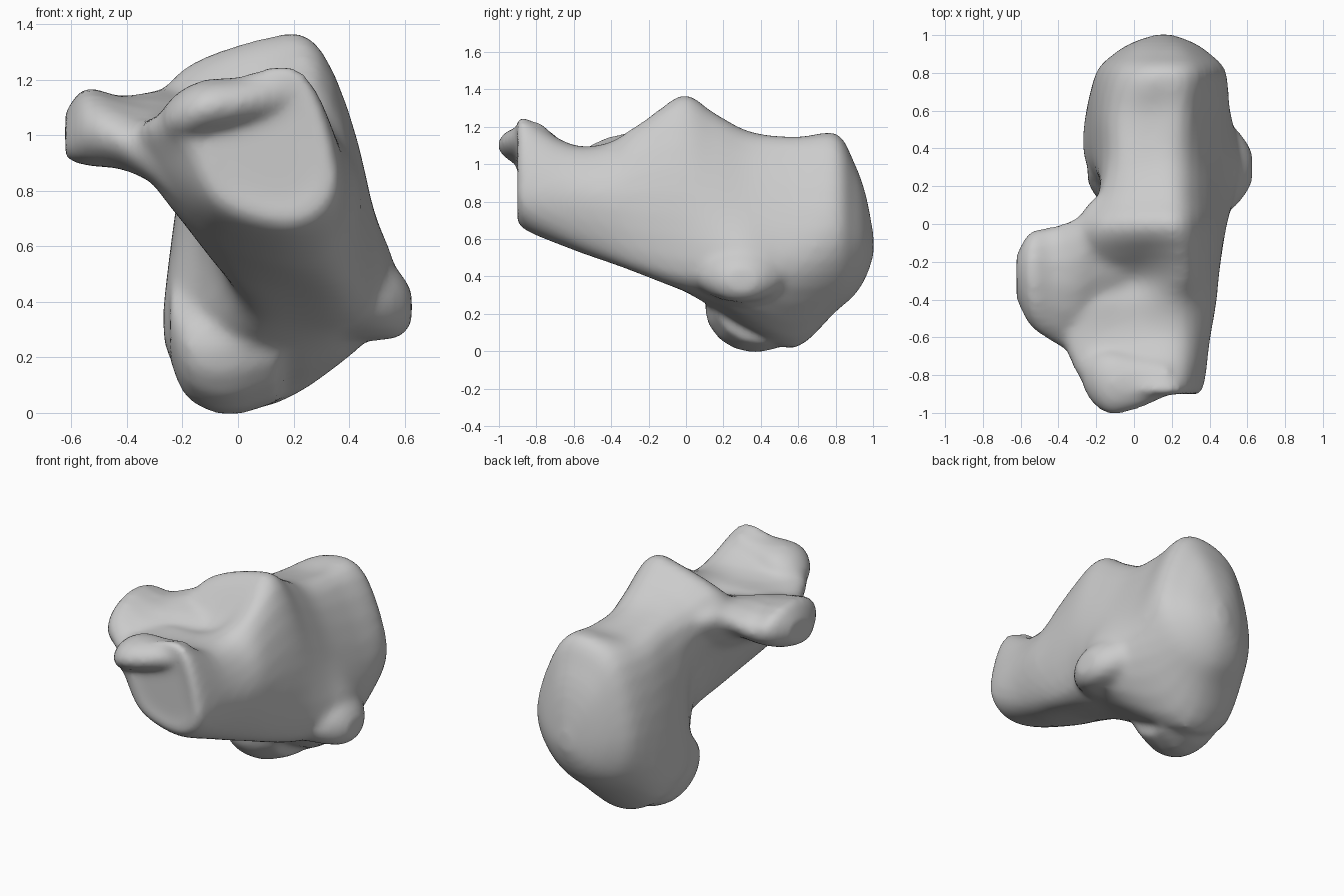
import bpy, bmesh
from math import sin, cos, pi
from mathutils import Vector

if "Cube" in bpy.data.objects:
    bpy.data.objects.remove(bpy.data.objects["Cube"], do_unlink=True)

bone = bpy.data.materials.new("bone grey")
bone.use_nodes = True
grey = (0.6, 0.6, 0.6, 1)
bone.diffuse_color = grey
bone.node_tree.nodes["Principled BSDF"].inputs["Base Color"].default_value = grey


def spline(a, b, c, d, t):
    """Smooth curve from b to c, with neighbours a and d."""
    return b + 0.5 * t * (c - a + t * (2 * a - 5 * b + 4 * c - d + t * (3 * (b - c) + d - a)))


def smooth_ring(ring, steps=4):
    n = len(ring)
    return [spline(ring[i - 1], ring[i], ring[(i + 1) % n], ring[(i + 2) % n], k / steps)
            for i in range(n) for k in range(steps)]


def smooth_stations(rings, steps=4):
    out, last = [], len(rings) - 1
    for i in range(last):
        four = [rings[max(0, min(last, j))] for j in (i - 1, i, i + 1, i + 2)]
        out += [[spline(*p, k / steps) for p in zip(*four)] for k in range(steps)]
    return out + [rings[-1]]


def loft(bm, rings):
    """Skin a closed solid over matching rings of points."""
    rows = [[bm.verts.new(p) for p in ring] for ring in smooth_stations(rings)]
    n = len(rows[0])
    for a, b in zip(rows, rows[1:]):
        for i in range(n):
            j = (i + 1) % n
            bm.faces.new((a[i], a[j], b[j], b[i]))
    bm.faces.new(rows[0][::-1])
    bm.faces.new(rows[-1])


def section(y, *points):
    return smooth_ring([Vector((x, y, z)) for x, z in points])


def ellipse(x, y, z, ry, rz, tilt=0.0):
    angles = [2 * pi * i / 16 for i in range(16)]
    return [Vector((x, y + ry * cos(a), z + rz * sin(a) + tilt * cos(a))) for a in angles]


def taper(ring, x, y, z, factor):
    """Copy a ring at depth y, shrunk towards (x, z)."""
    return [Vector((x + (p.x - x) * factor, y, z + (p.z - z) * factor)) for p in ring]


bm = bmesh.new()

# Long body: outlines from the front joint face to the heel,
# each running top left, top, top right, right, and on round below
front = [
    section(-.88, (-.23, 1.08), (.12, 1.25), (.27, 1.18), (.36, .87), (.32, .72),
            (.17, .66), (-.07, .74), (-.18, .93)),
    section(-.62, (-.34, 1.05), (.05, 1.1), (.28, 1.08), (.4, .85), (.34, .6),
            (.15, .55), (-.12, .65), (-.33, .88)),
    section(-.42, (-.29, 1.06), (0, 1.08), (.26, 1.1), (.43, .85), (.38, .53),
            (.2, .48), (-.09, .57), (-.29, .84)),
    section(-.27, (-.27, 1.05), (.02, 1.09), (.28, 1.2), (.44, .85), (.41, .47),
            (.2, .43), (-.06, .51), (-.24, .82)),
    section(-.03, (-.26, 1.18), (.1, 1.35), (.3, 1.31), (.46, .85), (.46, .4),
            (.2, .33), (0, .4), (-.15, .8)),
]
heel = [
    section(.15, (-.18, 1.12), (.1, 1.26), (.29, 1.22), (.47, .8), (.52, .4),
            (.22, .24), (-.1, .29), (-.14, .7)),
    section(.34, (-.13, 1.09), (.1, 1.17), (.29, 1.12), (.47, .75), (.57, .4),
            (.24, .13), (-.22, .2), (-.23, .6)),
    section(.58, (-.13, 1.05), (.1, 1.13), (.3, 1.1), (.49, .65), (.47, .34),
            (.1, .02), (-.22, .16), (-.24, .6)),
    section(.8, (-.08, 1.04), (.15, 1.165), (.34, 1.08), (.49, .65), (.38, .36),
            (.13, .21), (-.13, .31), (-.2, .62)),
]
face_cap = taper(front[0], .12, -.895, .93, .6)
heel_shape = [(.74, .9), (.46, .962), (.12, 1.003)]
heel_end = [taper(heel[-1], .16, y, .55, f) for f, y in heel_shape]
loft(bm, [face_cap] + front + heel + heel_end)

# Rounded lip overhanging the front joint face
loft(bm, [
    ellipse(-.27, -.79, 1.05, .08, .05),
    ellipse(-.21, -.82, 1.07, .14, .09),
    ellipse(-.12, -.84, 1.1, .17, .1),
    ellipse(.02, -.84, 1.12, .14, .09),
    ellipse(.18, -.82, 1.15, .09, .08),
])

# Side shelf with its raised rim, widening into the body
loft(bm, [
    ellipse(-.622, -.28, 1.0, .12, .08, .03),
    ellipse(-.55, -.29, 1.03, .25, .14, .02),
    ellipse(-.43, -.32, 1.01, .31, .13, .03),
    ellipse(-.3, -.33, .99, .37, .14, .1),
    ellipse(-.2, -.28, .95, .43, .17, .14),
    ellipse(0, -.22, .88, .42, .22, .14),
])

# Outer knob low on the heel
loft(bm, [
    ellipse(.4, .3, .43, .28, .17),
    ellipse(.5, .3, .41, .24, .15),
    ellipse(.58, .3, .39, .16, .12),
    ellipse(.626, .3, .38, .08, .06),
])

# Inner foot of the heel
loft(bm, [
    ellipse(-.245, .36, .33, .14, .14),
    ellipse(-.18, .36, .24, .24, .19),
    ellipse(-.03, .37, .24, .27, .25),
    ellipse(.15, .42, .29, .28, .25),
])

bmesh.ops.triangulate(bm, faces=[f for f in bm.faces if len(f.verts) > 4])
bmesh.ops.recalc_face_normals(bm, faces=bm.faces)
for face in bm.faces:
    face.smooth = True
mesh = bpy.data.meshes.new("heel_bone")
bm.to_mesh(mesh)
bm.free()
mesh.materials.append(bone)
obj = bpy.data.objects.new("heel_bone", mesh)
bpy.context.collection.objects.link(obj)

# Fuse the parts and soften the joins
remesh = obj.modifiers.new("fuse", 'REMESH')
remesh.mode = 'VOXEL'
remesh.voxel_size = 0.02
remesh.use_smooth_shade = True
soften = obj.modifiers.new("soften", 'SMOOTH')
soften.factor = 0.5
soften.iterations = 14
